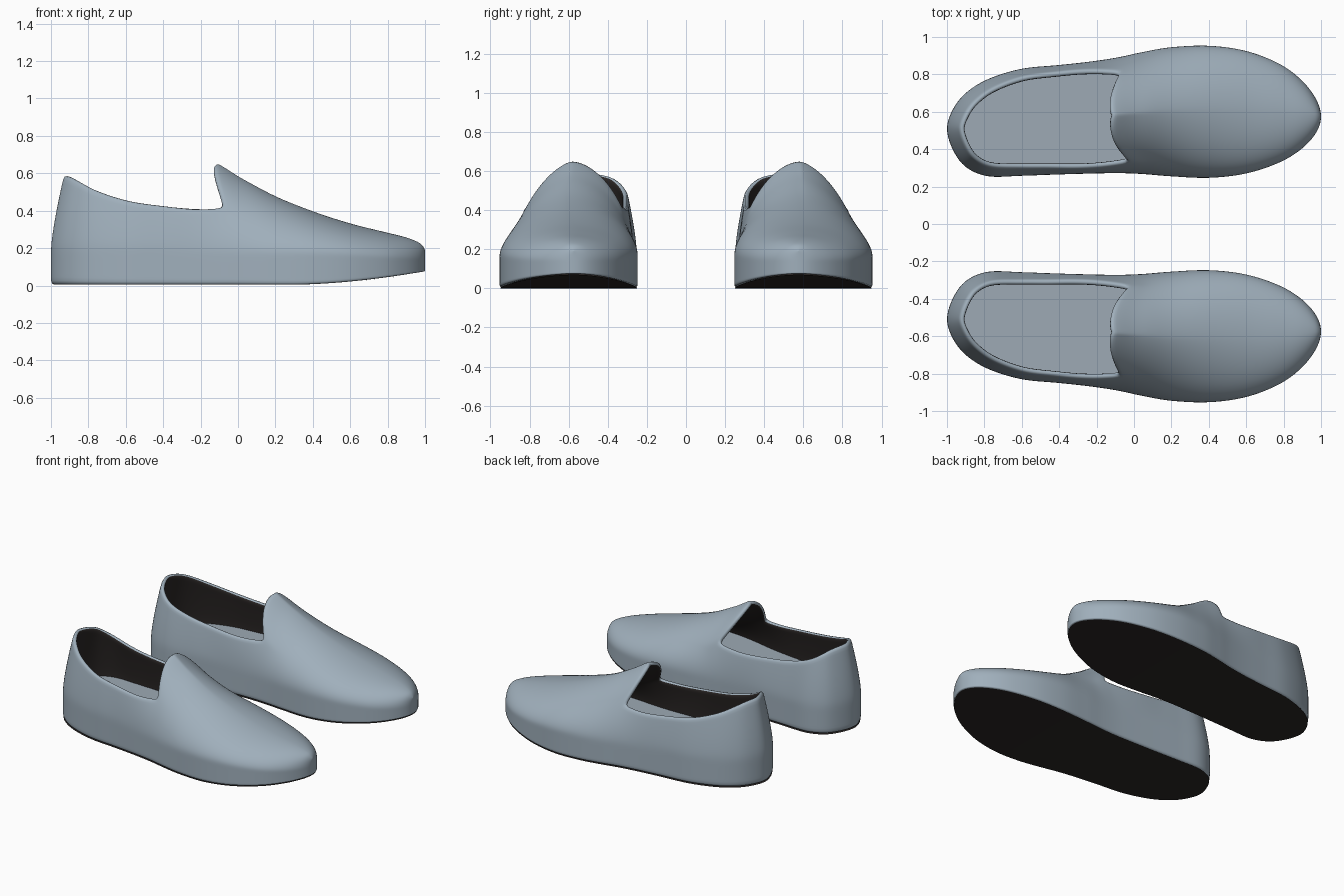
import bpy, bmesh, math

if "Cube" in bpy.data.objects:
    bpy.data.objects.remove(bpy.data.objects["Cube"])

# Stations heel to toe: x, inner y, outer y, collar height, instep ridge height
ROWS = [(-1.0, .51, .51, .59, .70), (-.97, .40, .61, .585, .70), (-.90, .305, .70, .56, .70),
        (-.78, .255, .775, .51, .70), (-.60, .258, .83, .457, .70), (-.40, .265, .85, .428, .70),
        (-.22, .27, .87, .412, .70), (-.08, .272, .892, .42, .655), (.05, .267, .92, .42, .565),
        (.20, .255, .945, .42, .478), (.40, .247, .953, .42, .397), (.60, .27, .925, .42, .332),
        (.78, .33, .855, .42, .287), (.90, .405, .765, .42, .257), (.975, .49, .665, .42, .225),
        (1.0, .575, .575, .42, .19)]
THROAT, STEPS, LOW, UP, G0 = 7, 5, 14, 12, .53
LAST = len(ROWS) - 1


def ghost(r):
    return (r[0], r[2], r[1], r[3], r[4])


PTS = [ghost(ROWS[1])] + ROWS + [ghost(ROWS[-2])]


def station(u):
    """Smooth curve through the station rows."""
    i = max(0, min(int(u), LAST - 1))
    t = u - i
    return [.5 * (2 * b + (c - a) * t + (2 * a - 5 * b + 4 * c - d) * t * t
                  + (3 * b - a - 3 * c + d) * t ** 3)
            for a, b, c, d in zip(*PTS[i:i + 4])]


def smooth(a, b, v):
    t = max(0, min(1, (v - a) / (b - a)))
    return t * t * (3 - 2 * t)


def base_z(x):
    return .07 * max(0, (x - .3) / .7) ** 1.7


def inward(u, side):
    """Inward direction of the footprint on one side."""
    e = .01
    a, b = station(max(0, u - e)), station(min(LAST, u + e))
    tx, ty = b[0] - a[0], b[side] - a[side]
    n = math.hypot(tx, ty) or 1
    s = 1 if side == 1 else -1
    if u < .001:
        return 1, 0
    if u > LAST - .001:
        return -1, 0
    return -ty / n * s, tx / n * s


def column(u, side):
    """Points of one wall column, from the sole up to the collar or ridge."""
    r = station(u)
    x, y, yc, rim, zt = r[0], r[side], (r[1] + r[2]) / 2, r[3], r[4]
    zb = base_z(x) + .004
    zs = .17 - .03 * smooth(.3, 1, x)
    p = (1.8 if side == 1 else 1.55) + .3 * smooth(0, .8, x)
    nx, ny = inward(u, side)
    front = smooth(-.5, -.05, x)
    fade = math.exp(-((x + .08) / .15) ** 2)
    skew = .05 if side == 1 else .0
    zm = zs + G0 * (zt - zs) if u >= THROAT - 1e-6 else rim
    pts = []
    for j in range(LOW + 1):
        z = zb + (zm - zb) * j / LOW
        g = max(0, min(1, (z - zs) / (zt - zs)))
        f = (1 - g ** p) ** (1 / p)
        off = .07 * max(0, (z - .2) / .39) ** 1.3 * (1 - front)
        yy = (y + ny * off) * (1 - front) + (yc + (y - yc) * f) * front
        pts.append((x + nx * off + skew * fade * (j / LOW) ** 2, yy, z))
    if u >= THROAT - 1e-6:
        a0 = math.asin(G0 ** (p / 2))
        for j in range(1, UP + 1):
            k = j / UP
            a = a0 + (math.pi / 2 - a0) * k
            f = max(0, math.cos(a)) ** (2 / p) if j < UP else 0
            g = math.sin(a) ** (2 / p)
            dx = fade * (skew * (1 - k) ** 2 - .045 * math.sin(.75 * math.pi * k))
            pts.append((x + dx, yc + (y - yc) * f, zs + (zt - zs) * g))
    return pts


def material(name, rgb):
    m = bpy.data.materials.new(name)
    m.diffuse_color = (*rgb, 1)
    m.use_nodes = True
    m.node_tree.nodes["Principled BSDF"].inputs["Base Color"].default_value = m.diffuse_color
    return m


def finish(bm, name, mats):
    """Turn a bmesh into a smooth object."""
    bmesh.ops.remove_doubles(bm, verts=bm.verts[:], dist=.0004)
    me = bpy.data.meshes.new(name)
    for f in bm.faces:
        f.smooth = True
    bm.to_mesh(me)
    bm.free()
    for m in mats:
        me.materials.append(m)
    ob = bpy.data.objects.new(name, me)
    bpy.context.collection.objects.link(ob)
    return ob


def pair(ob):
    """Mirror to make the other shoe."""
    m = ob.modifiers.new("other_shoe", 'MIRROR')
    m.use_axis = (False, True, False)
    m.use_mirror_merge = False


blue = material("blue_grey", (.35, .43, .50))
pale = material("insole_grey", (.34, .40, .46))
dark = material("dark_lining", (.024, .020, .019))
US = [i / STEPS for i in range(LAST * STEPS + 1)]

# Upper: walls, collar, instep and toe
bm = bmesh.new()
for side in (1, 2):
    cols = [[bm.verts.new(p) for p in column(u, side)] for u in US]
    for a, b in zip(cols, cols[1:]):
        for j in range(min(len(a), len(b)) - 1):
            q = [a[j], b[j], b[j + 1], a[j + 1]]
            bm.faces.new(q if side == 1 else q[::-1])
upper = finish(bm, "shoe_upper", [blue, dark])
sol = upper.modifiers.new("thickness", 'SOLIDIFY')
sol.thickness, sol.offset = .03, -1
sol.material_offset, sol.material_offset_rim = 1, 0
sub = upper.modifiers.new("rounding", 'SUBSURF')
sub.levels = sub.render_levels = 1
pair(upper)


# Flat strips between both sides: outsole and insole
def strip(name, mat, inset, height, end, down):
    bm = bmesh.new()
    rows = []
    for u in US:
        r = station(u)
        if r[0] > end:
            break
        row = []
        for k in range(7):
            ends = []
            for side in (1, 2):
                nx, ny = inward(u, side)
                ends.append((r[0] + nx * inset, r[side] + ny * inset))
            (xa, ya), (xb, yb) = ends
            t = k / 6
            row.append(bm.verts.new((xa + (xb - xa) * t, ya + (yb - ya) * t, height(r[0]))))
        rows.append(row)
    for a, b in zip(rows, rows[1:]):
        for k in range(6):
            q = [a[k], b[k], b[k + 1], a[k + 1]]
            bm.faces.new(q[::-1] if down else q)
    pair(finish(bm, name, [mat]))


strip("outsole", dark, .004, base_z, 2, True)
strip("insole", pale, .02, lambda x: .19, .6, False)
